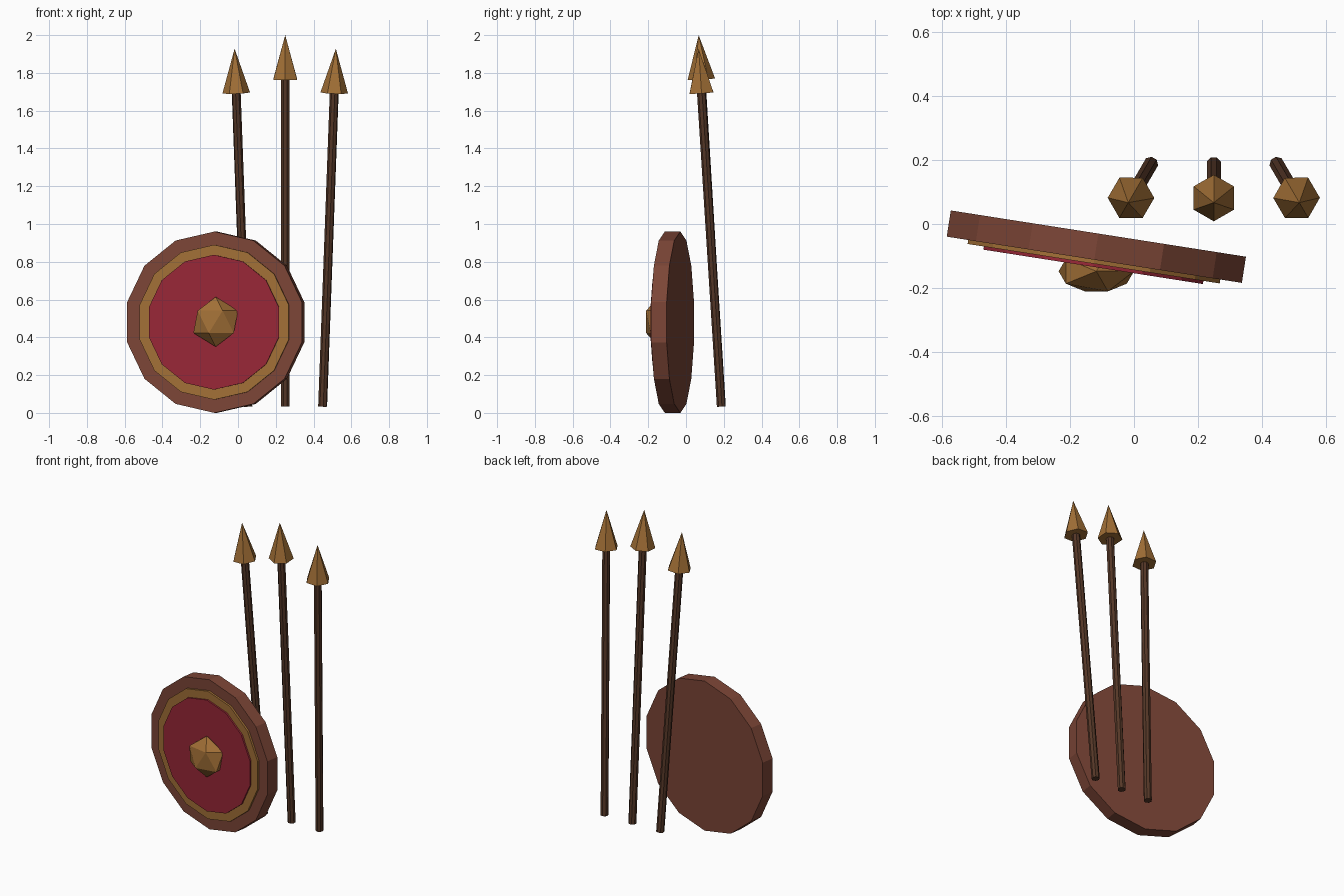
import bpy
import math
from mathutils import Vector, Matrix

cube = bpy.data.objects.get("Cube")
if cube:
    bpy.data.objects.remove(cube, do_unlink=True)


def material(name, rgb):
    m = bpy.data.materials.new(name)
    m.use_nodes = True
    m.diffuse_color = (*rgb, 1)
    m.node_tree.nodes["Principled BSDF"].inputs["Base Color"].default_value = (*rgb, 1)
    return m


RIM = material("brown leather", (0.20, 0.06, 0.037))
GOLD = material("bronze", (0.36, 0.16, 0.037))
RED = material("crimson paint", (0.31, 0.02, 0.037))
WOOD = material("dark wood", (0.09, 0.038, 0.02))


def finish(name, mat, matrix):
    obj = bpy.context.object
    obj.name = name
    obj.data.materials.append(mat)
    obj.matrix_world = matrix
    return obj


def cone(name, mat, sides, r1, r2, depth, matrix):
    bpy.ops.mesh.primitive_cone_add(vertices=sides, radius1=r1, radius2=r2, depth=depth)
    return finish(name, mat, matrix)


# Shield: stacked discs, turned slightly about the vertical
shield = (Matrix.Translation((-0.118, -0.071, 0.48))
          @ Matrix.Rotation(math.radians(-8.9), 4, "Z")
          @ Matrix.Rotation(math.radians(90), 4, "X"))


def disc(name, mat, radius, back, front):
    place = shield @ Matrix.Translation((0, 0, (back + front) / 2))
    cone(name, mat, 14, radius, radius, front - back, place)


disc("shield_body", RIM, 0.48, -0.0415, 0.0415)
disc("shield_band", GOLD, 0.41, 0.03, 0.054)
disc("shield_face", RED, 0.357, 0.04, 0.064)

# Faceted boss in the middle of the shield
bpy.ops.mesh.primitive_ico_sphere_add(subdivisions=1, radius=1)
finish("shield_boss", GOLD, Matrix.Translation((-0.118, -0.148, 0.482))
       @ Matrix.Diagonal((0.132, 0.074, 0.132, 1)))


# Spears: each a shaft and a head along one leaning axis
def spear(name, base, tip, head=0.235):
    base, tip = Vector(base), Vector(tip)
    axis = (tip - base).normalized()
    turn = axis.to_track_quat("Z", "Y").to_matrix().to_4x4()
    neck = tip - axis * head
    cone(name + "_shaft", WOOD, 8, 0.0238, 0.0238, (neck - base).length,
         Matrix.Translation((base + neck) / 2) @ turn
         @ Matrix.Rotation(math.pi / 8, 4, "Z"))
    cone(name + "_head", GOLD, 6, 0.073, 0, head,
         Matrix.Translation((neck + tip) / 2) @ turn)


for name, side, top in (("right_spear", -1, 1.928), ("middle_spear", 0, 2.0),
                        ("left_spear", 1, 1.928)):
    spear(name, (0.25 + 0.198 * side, 0.187, 0.034), (0.25 + 0.268 * side, 0.067, top))
